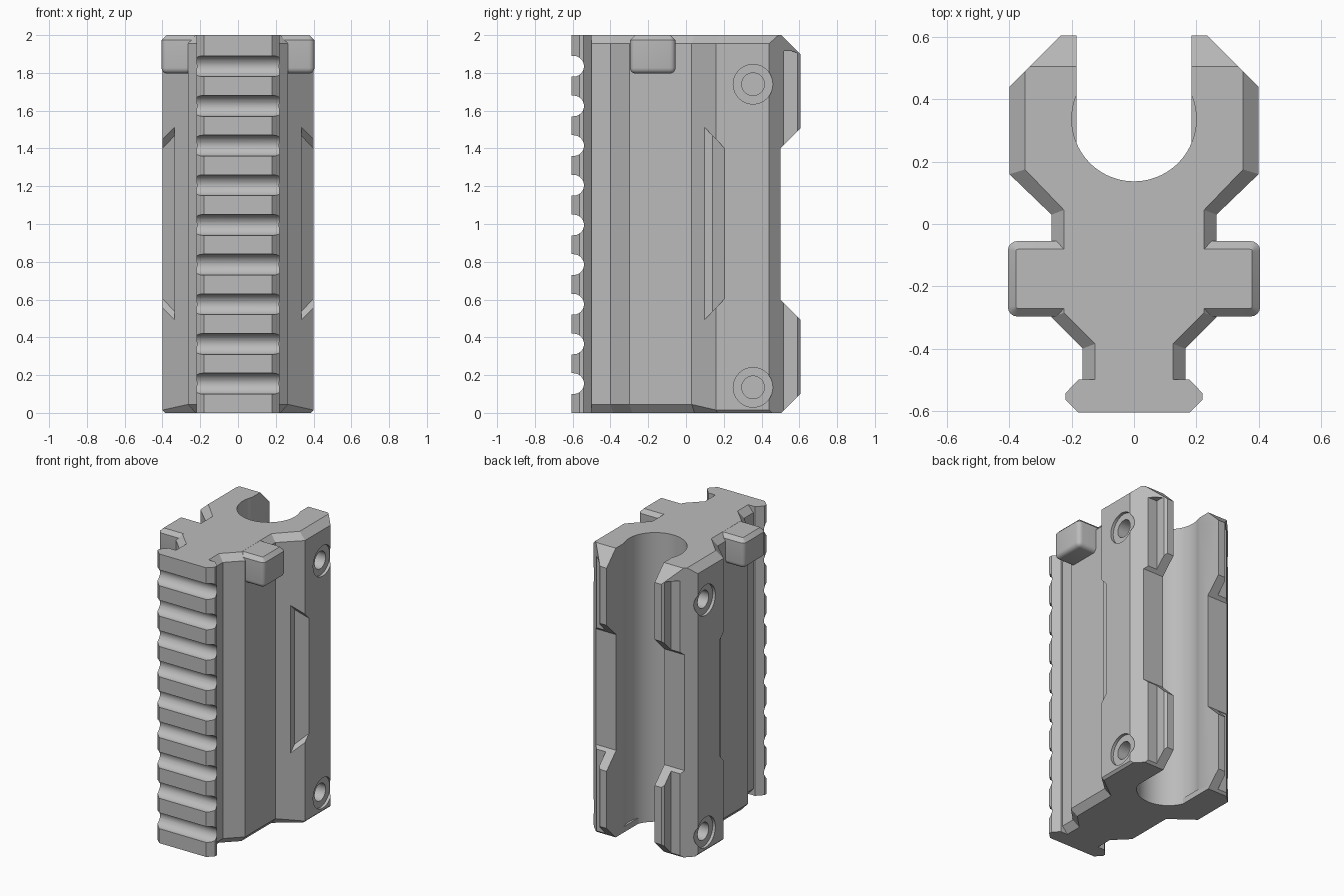
import bpy, bmesh, math

if "Cube" in bpy.data.objects:
    bpy.data.objects.remove(bpy.data.objects["Cube"])

gray = bpy.data.materials.new("plain gray")
gray.diffuse_color = (0.5, 0.5, 0.5, 1)
gray.use_nodes = True
gray.node_tree.nodes["Principled BSDF"].inputs["Base Color"].default_value = gray.diffuse_color


def loft(name, rings):
    """Closed solid from stacked rings of equal length."""
    bm = bmesh.new()
    vs = [[bm.verts.new(p) for p in r] for r in rings]
    n = len(vs[0])
    for a, b in zip(vs, vs[1:]):
        for i in range(n):
            j = (i + 1) % n
            bm.faces.new((a[i], a[j], b[j], b[i]))
    bm.faces.new(vs[0][::-1])
    bm.faces.new(vs[-1])
    bmesh.ops.recalc_face_normals(bm, faces=bm.faces)
    return finish(name, bm)


def finish(name, bm):
    me = bpy.data.meshes.new(name)
    bm.to_mesh(me)
    bm.free()
    me.materials.append(gray)
    ob = bpy.data.objects.new(name, me)
    bpy.context.collection.objects.link(ob)
    return ob


def prism_z(name, pts, lo, hi):
    return loft(name, [[(x, y, z) for x, y in pts] for z in (lo, hi)])


def prism_x(name, pts, lo, hi):
    return loft(name, [[(x, y, z) for y, z in pts] for x in (lo, hi)])


def circle(cx, cy, r, n=32, a0=0.0, a1=2 * math.pi, ends=False):
    m = n if not ends else n - 1
    return [(cx + r * math.cos(a0 + (a1 - a0) * i / m),
             cy + r * math.sin(a0 + (a1 - a0) * i / m)) for i in range(n)]


def select(ob):
    bpy.ops.object.select_all(action='DESELECT')
    ob.select_set(True)
    bpy.context.view_layer.objects.active = ob


def cut(ob, cutter):
    m = ob.modifiers.new("cut", 'BOOLEAN')
    m.operation, m.solver, m.object = 'DIFFERENCE', 'EXACT', cutter
    select(ob)
    bpy.ops.object.modifier_apply(modifier=m.name)
    bpy.data.objects.remove(cutter)


# body: half section as (outer xy, top xy, bottom xy, bottom chamfer height)
half = [
    ((.165, -.50), (.125, -.50), (.125, -.50), .045),
    ((.165, -.40), (.125, -.385), (.125, -.385), .045),
    ((.265, -.30), (.225, -.285), (.225, -.285), .045),
    ((.265, .03), (.225, .045), (.225, .045), .045),
    ((.40, .16), (.35, .175), (.385, .165), .015),
    ((.40, .44), (.35, .49), (.385, .455), .015),
    ((.235, .605), (.235, .605), (.235, .605), .015),
    ((.184, .605), (.184, .605), (.184, .605), .015),
]
BY, BR, SW = .337, .2, .184          # bore centre, radius, slot half width
ang = math.acos(SW / BR)
arc = circle(0, BY, BR, 33, -ang, -math.pi + ang, True)


def ring(k, zf):
    pts = [(h[k][0], h[k][1], zf(h)) for h in half]
    mid = [(x, y, zf(half[-1])) for x, y in arc]
    return pts + mid + [(-x, y, z) for x, y, z in reversed(pts)]


body = loft("clamp_body", [
    ring(2, lambda h: 0), ring(0, lambda h: h[3]),
    ring(0, lambda h: 1.955), ring(1, lambda h: 2)])

# back jaw edges: sloped ends and recessed middle
for pts in ([(.405, 2.1), (.63, 1.875), (.63, 2.1)],
            [(.5, 1.4), (.63, 1.53), (.63, .47), (.5, .6)],
            [(.405, -.1), (.63, .125), (.63, -.1)]):
    cut(body, prism_x("jaw_cutter", pts, -.6, .6))

for s in (-1, 1):
    # step along the outside of each jaw
    cut(body, prism_z("step_cutter", [(s * .25, .52), (s * .5, .52), (s * .5, .7), (s * .25, .7)],
                      -.1, 1.915))
    # long side pocket with slanted ends
    pocket = [(.335, .08), (.335, .14), (.405, .21), (.45, .21), (.45, .08)]
    top = [(s * x, y, 1.52 - (y - .09) * 1.04) for x, y in pocket]
    cut(body, loft("pocket_cutter", [[(x, y, 2.005 - z) for x, y, z in top], top]))
    # bulge of the bore behind the slot edge
    bulge = [(s * x, y) for x, y in circle(0, BY, BR, 9, -ang, ang, True)]
    cut(body, prism_z("bulge_cutter", bulge + [(s * .1, BY + .06), (s * .1, BY - .06)], .04, 2.1))
    # screw recesses with blind holes
    for z in (.135, 1.74):
        for r, depth in ((.105, .38), (.06, .29)):
            cut(body, prism_x("screw_cutter", circle(.355, z, r), s * depth, s * .5))

# accessory rail with rounded cross slots
rail_half = [(.18, -.605), (.22, -.565), (.22, -.543), (.178, -.5)]
rail = prism_z("front_rail", rail_half + [(-x, y) for x, y in reversed(rail_half)], 0, 2)
for i in range(9):
    z = .155 + .21 * i
    pts = circle(-.595, z, .055, 13, -math.pi / 2, math.pi / 2, True)
    cut(rail, prism_x("slot_cutter", pts + [(-.7, z + .055), (-.7, z - .055)], -.4, .4))

# rounded stop blocks on both sides
bm = bmesh.new()
bmesh.ops.create_cube(bm, size=1)
for v in bm.verts:
    v.co = (v.co.x * .81, v.co.y * .242 - .176, v.co.z * .203 + 1.898)
low = [e for e in bm.edges if min(v.co.z for v in e.verts) < 1.9]
bmesh.ops.bevel(bm, geom=low, offset=.03, segments=4, profile=.5, affect='EDGES')
rim = [e for e in bm.edges if min(v.co.z for v in e.verts) > 1.99]
bmesh.ops.bevel(bm, geom=rim, offset=.026, segments=1, profile=.5, affect='EDGES')
blocks = finish("stop_blocks", bm)

for ob in (body, rail, blocks):
    select(ob)
    bpy.ops.object.shade_smooth_by_angle(angle=math.radians(25))
